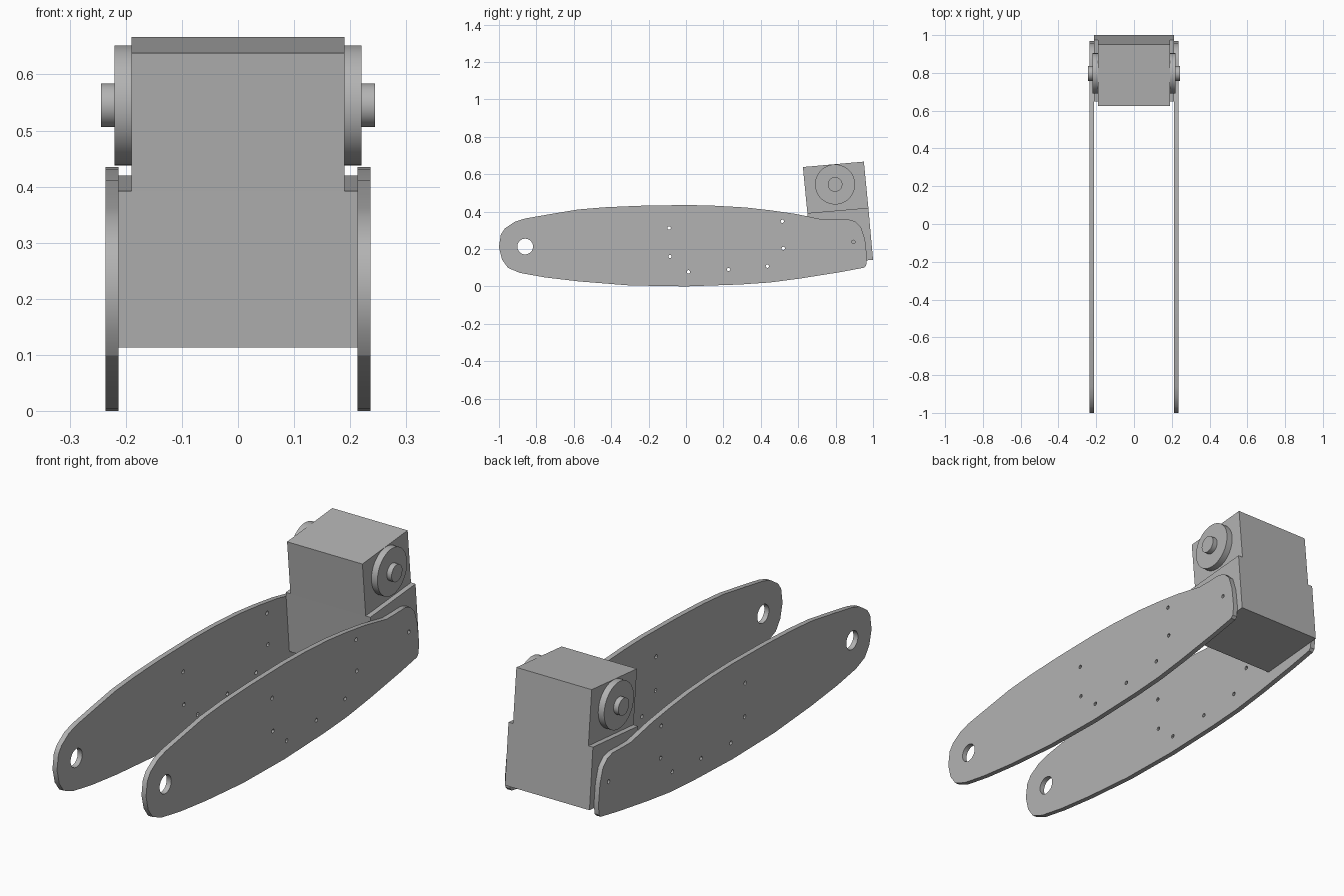
import bpy
import bmesh
import math
from mathutils import Matrix, Vector

old = bpy.data.objects.get("Cube")
if old:
    bpy.data.objects.remove(old, do_unlink=True)

grey = bpy.data.materials.new("plain_grey")
grey.use_nodes = True
colour = (0.45, 0.45, 0.45, 1)
grey.diffuse_color = colour
grey.node_tree.nodes["Principled BSDF"].inputs["Base Color"].default_value = colour

# Profile axes: local x -> world y, local y -> world z, local z -> world x
SIDE = Matrix(((0, 0, 1, 0), (1, 0, 0, 0), (0, 1, 0, 0), (0, 0, 0, 1)))


def finish(name, bm, smooth=True):
    bmesh.ops.recalc_face_normals(bm, faces=bm.faces)
    mesh = bpy.data.meshes.new(name)
    bm.to_mesh(mesh)
    bm.free()
    mesh.materials.append(grey)
    obj = bpy.data.objects.new(name, mesh)
    bpy.context.collection.objects.link(obj)
    if smooth:
        bpy.ops.object.select_all(action='DESELECT')
        obj.select_set(True)
        bpy.context.view_layer.objects.active = obj
        bpy.ops.object.shade_smooth_by_angle(angle=math.radians(30))
    return obj


def circle(y, z, r, n):
    return [(y + r * math.cos(math.tau * i / n), z + r * math.sin(math.tau * i / n))
            for i in range(n)]


def plate(name, loops, x, thickness):
    """Flat plate from an outline and hole loops, extruded along x."""
    curve = bpy.data.curves.new(name + "_profile", 'CURVE')
    curve.dimensions = '2D'
    curve.fill_mode = 'BOTH'
    curve.extrude = thickness / 2
    for loop in loops:
        spline = curve.splines.new('POLY')
        spline.points.add(len(loop) - 1)
        for point, (y, z) in zip(spline.points, loop):
            point.co = (y, z, 0, 1)
        spline.use_cyclic_u = True
    helper = bpy.data.objects.new(name + "_profile", curve)
    bpy.context.collection.objects.link(helper)
    bpy.context.view_layer.update()
    graph = bpy.context.evaluated_depsgraph_get()
    mesh = bpy.data.meshes.new_from_object(helper.evaluated_get(graph))
    bm = bmesh.new()
    bm.from_mesh(mesh)
    bpy.data.objects.remove(helper, do_unlink=True)
    bpy.data.curves.remove(curve)
    bpy.data.meshes.remove(mesh)
    bmesh.ops.remove_doubles(bm, verts=bm.verts, dist=0.0005)
    bm.transform(Matrix.Translation((x, 0, 0)) @ SIDE)
    finish(name, bm)


def prism(name, profile, half_width):
    """Solid with a side profile, centred on x = 0."""
    bm = bmesh.new()
    face = bm.faces.new([bm.verts.new((-half_width, y, z)) for y, z in profile])
    side = bmesh.ops.extrude_face_region(bm, geom=[face])
    verts = [v for v in side["geom"] if isinstance(v, bmesh.types.BMVert)]
    bmesh.ops.translate(bm, verts=verts, vec=Vector((2 * half_width, 0, 0)))
    finish(name, bm, smooth=False)


def disc(name, x0, x1, y, z, r):
    bm = bmesh.new()
    bmesh.ops.create_cone(bm, cap_ends=True, segments=48, radius1=r, radius2=r,
                          depth=abs(x1 - x0))
    bm.transform(Matrix.Translation(((x0 + x1) / 2, y, z)) @ SIDE)
    finish(name, bm)


# Arm outline, from the nose over the top to the rear and back underneath
outline = [
    (-1, .21), (-.99, .278), (-.968, .31), (-.914, .346), (-.86, .363),
    (-.727, .386), (-.578, .411), (-.433, .423), (-.246, .431), (0, .435),
    (.139, .432), (.316, .422), (.45, .407), (.583, .388), (.69, .366),
    (.735, .357), (.797, .357), (.866, .359), (.904, .347), (.936, .316),
    (.957, .251), (.968, .155), (.963, .112), (.952, .1), (.824, .076),
    (.61, .042), (.45, .021), (.289, .01), (0, 0), (-.3, .005),
    (-.567, .026), (-.754, .048), (-.888, .072), (-.952, .099), (-.984, .144),
]
small_holes = [(-.09, .312), (-.085, .16), (.013, .078), (.228, .09),
               (.435, .108), (.52, .203), (.515, .348), (.895, .238)]
loops = [outline, circle(-.86, .213, .042, 32)]
loops += [circle(y, z, .009, 12) for y, z in small_holes]

# Side arms and pivot bosses on both sides
for side, s in (("left", 1), ("right", -1)):
    plate(side + "_arm", loops, s * .2245, .023)
    disc(side + "_pivot_flange", s * .18, s * .22, .797, .545, .107)
    disc(side + "_pivot_pin", s * .18, s * .244, .797, .545, .039)

# Tilted motor housing: narrow top, wider base between the arms
prism("upper_housing", [(.625, .638), (.951, .667), (.975, .42), (.649, .392)], .19)
prism("lower_housing", [(.649, .392), (.975, .42), (1, .142), (.674, .113)], .213)
